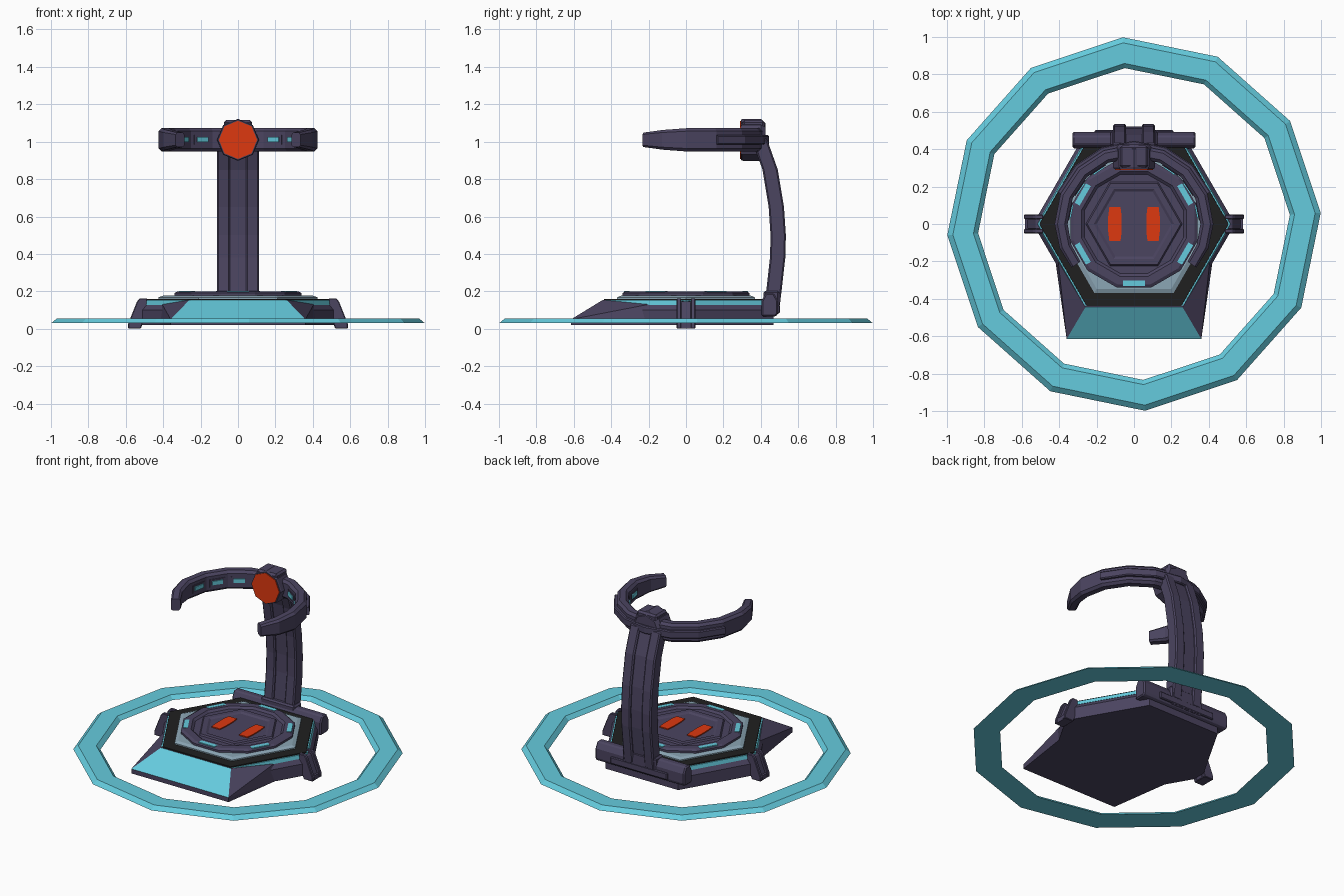
import bpy, bmesh
from math import sin, cos, pi, radians
from mathutils import Matrix

if "Cube" in bpy.data.objects:
    bpy.data.objects.remove(bpy.data.objects["Cube"])


def mat(name, r, g, b):
    m = bpy.data.materials.new(name)
    m.diffuse_color = (r, g, b, 1)
    m.use_nodes = True
    m.node_tree.nodes["Principled BSDF"].inputs["Base Color"].default_value = m.diffuse_color
    return m


PURPLE = mat("purple", 0.07, 0.058, 0.117)
CYAN = mat("cyan", 0.13, 0.60, 0.73)
RED = mat("red", 0.73, 0.04, 0.005)
BLACK = mat("black", 0.014, 0.014, 0.014)
STEEL = mat("steel", 0.26, 0.38, 0.46)


def finish(name, bm, material, bevel=0):
    bmesh.ops.recalc_face_normals(bm, faces=bm.faces)
    me = bpy.data.meshes.new(name)
    bm.to_mesh(me)
    bm.free()
    me.materials.append(material)
    ob = bpy.data.objects.new(name, me)
    bpy.context.collection.objects.link(ob)
    if bevel:
        b = ob.modifiers.new("bevel", 'BEVEL')
        b.width, b.segments, b.limit_method = bevel, 1, 'ANGLE'
    return ob


def loft(name, sections, material, closed=False, bevel=0):
    """Skin a list of equal-length point loops."""
    bm = bmesh.new()
    rows = [[bm.verts.new(p) for p in s] for s in sections]
    n = len(rows[0])
    for i in range(len(rows) if closed else len(rows) - 1):
        a, b = rows[i], rows[(i + 1) % len(rows)]
        for j in range(n):
            k = (j + 1) % n
            bm.faces.new((a[j], a[k], b[k], b[j]))
    if not closed:
        bm.faces.new(rows[0])
        bm.faces.new(rows[-1])
    return finish(name, bm, material, bevel)


def stack(name, steps, n, material, rot=0.0, closed=False):
    """Polygonal stack of (radius, z) loops."""
    return loft(name, [[(r * cos(rot + 2 * pi * i / n), r * sin(rot + 2 * pi * i / n), z)
                        for i in range(n)] for r, z in steps], material, closed)


def box(name, centre, size, material, rot=0.0, bevel=0):
    bm = bmesh.new()
    bmesh.ops.create_cube(bm, size=1, matrix=Matrix.Translation(centre) @
                          Matrix.Rotation(rot, 4, 'Z') @ Matrix.Diagonal((*size, 1)))
    return finish(name, bm, material, bevel)


def extrude_x(name, profile, x0, x1, material, bevel=0):
    return loft(name, [[(x, y, z) for y, z in profile] for x in (x0, x1)], material, bevel=bevel)


# Floor ring
stack("floor_ring", [(1.0, 0.03), (0.97, 0.055), (0.86, 0.055), (0.835, 0.03)], 12,
      CYAN, radians(3.4), closed=True)

# Hexagonal base
stack("base_body", [(0.54, 0.02), (0.54, 0.10), (0.515, 0.13)], 6, PURPLE)
stack("base_glow_band", [(0.52, 0.128), (0.515, 0.153)], 6, CYAN)
stack("base_black_rim", [(0.508, 0.14), (0.505, 0.16)], 6, BLACK)
stack("steel_plate", [(0.425, 0.158), (0.425, 0.168), (0.40, 0.177)], 6, STEEL)

# Front ramp with a glowing slope
bm = bmesh.new()
for s in (-1, 1):
    for p in [(.36, -.615, .02), (.36, -.615, .05), (.26, -.445, .154),
              (.42, -.2, .02), (.405, -.2, .13), (.25, -.3, .12)]:
        bm.verts.new((s * p[0], p[1], p[2]))
bmesh.ops.convex_hull(bm, input=bm.verts)
ramp = finish("front_ramp", bm, PURPLE)
ramp.data.materials.append(CYAN)
for f in ramp.data.polygons:
    if f.normal.y < -0.3 and f.normal.z > 0.5 and abs(f.normal.x) < 0.05:
        f.material_index = 1

# Standing dais with stepped recess, window lights and foot pads
stack("dais", [(0.352, 0.17), (0.352, 0.19), (0.335, 0.2), (0.29, 0.2), (0.275, 0.187)],
      12, PURPLE, radians(15))
stack("dais_hex_frame", [(0.265, 0.18), (0.25, 0.196), (0.215, 0.196), (0.20, 0.188)], 6, PURPLE)
for i in range(6):
    a = radians(30 + 60 * i)
    box("dais_light", (0.316 * cos(a), 0.316 * sin(a), 0.196), (0.03, 0.12, 0.012), CYAN, a)
for s in (-1, 1):
    c = s * 0.102
    pad = [(c + x, y) for x, y in [(-.03, -.09), (.03, -.09), (.036, -.04), (.036, .04),
                                   (.03, .09), (-.03, .09), (-.036, .04), (-.036, -.04)]]
    loft("foot_pad", [[(x, y, z) for x, y in pad] for z in (0.18, 0.195)], RED)

# Side clamps: two slanted rails with a thinner plate between
def clamp_part(name, s, y0, y1, inset):
    prof = [(.52, 0), (.588 - inset, 0), (.588 - inset, .025), (.54 - inset, .145),
            (.525 - inset, .163 - inset), (.485, .163 - inset), (.485, .1)]
    loft(name, [[(s * x, y, z) for x, z in prof] for y in (y0, y1)], PURPLE, bevel=0.004)


for s in (-1, 1):
    clamp_part("clamp_rail", s, -0.05, -0.026, 0)
    clamp_part("clamp_rail", s, 0.026, 0.05, 0)
    clamp_part("clamp_plate", s, -0.027, 0.027, 0.016)
    box("clamp_foot", (s * 0.553, 0, 0.015), (0.06, 0.09, 0.03), PURPLE)

# Rear bracket holding the post
extrude_x("rear_bracket", [(.405, .065), (.48, .065), (.492, .08), (.492, .15), (.47, .19),
                           (.425, .19), (.405, .15)], -0.33, 0.33, PURPLE, 0.008)
box("bracket_back_panel", (0, 0.492, 0.105), (0.42, 0.02, 0.045), PURPLE, bevel=0.005)
box("post_socket", (0, 0.458, 0.14), (0.25, 0.085, 0.125), PURPLE, bevel=0.01)

# Curved post: two rails and a recessed middle
SPINE = [(.46, .12), (.472, .22), (.49, .38), (.493, .50), (.483, .65), (.45, .85), (.39, 1.02)]


def post_strip(name, x0, x1, half, material, bevel=0):
    prof = [(y + half, z) for y, z in SPINE] + [(y - half, z) for y, z in reversed(SPINE)]
    extrude_x(name, prof, x0, x1, material, bevel)


post_strip("post_rail_left", -0.112, -0.042, 0.041, PURPLE, 0.008)
post_strip("post_rail_right", 0.042, 0.112, 0.041, PURPLE, 0.008)
post_strip("post_middle", -0.045, 0.045, 0.027, PURPLE)

# Open halo, tapering to its tips
ZC = 1.01


def arc(name, r0, r1, h, ch, stations):
    secs = []
    for deg, k in stations:
        a = radians(deg)
        mid = (r0 + r1) / 2 - (1 - k) * 0.03
        w, hh, c = (r1 - r0) / 2 * (0.5 + 0.5 * k), h * k, ch * k
        loop = [(-w, -hh + c), (-w + c, -hh), (w - c, -hh), (w, -hh + c),
                (w, hh - c), (w - c, hh), (-w + c, hh), (-w, hh - c)]
        secs.append([((mid + d) * cos(a), (mid + d) * sin(a), ZC + z) for d, z in loop])
    loft(name, secs, PURPLE)


core = [(22.5 * i, 1) for i in range(9)]
arc("halo", 0.355, 0.425, 0.062, 0.016,
    [(-35, 0.62), (-18, 0.85)] + core + [(198, 0.85), (215, 0.62)])
arc("halo_outer_rib", 0.415, 0.445, 0.025, 0.006, [(22.5 * i, 1) for i in range(1, 8)])
for deg in (11.25, 33.75, 56.25):
    for d in (deg, 180 - deg):
        a = radians(d)
        box("halo_light_frame", (0.35 * cos(a), 0.35 * sin(a), ZC), (0.012, 0.10, 0.05), PURPLE, a)
        box("halo_light", (0.343 * cos(a), 0.343 * sin(a), ZC + 0.002), (0.012, 0.07, 0.026), CYAN, a)

# Lamp: octagonal housing with a red face
def octagon(name, steps, material):
    loft(name, [[(r * cos(radians(22.5 + 45 * i) + pi / 8), y, ZC + r * sin(radians(22.5 + 45 * i) + pi / 8))
                 for i in range(8)] for r, y in steps], material)


octagon("lamp_housing", [(.108, .295), (.112, .305), (.112, .40), (.09, .425)], PURPLE)
octagon("lamp_face", [(.102, .29), (.102, .31)], RED)
box("halo_top_clip", (0, 0.36, ZC + 0.075), (0.15, 0.12, 0.06), PURPLE, bevel=0.012)
